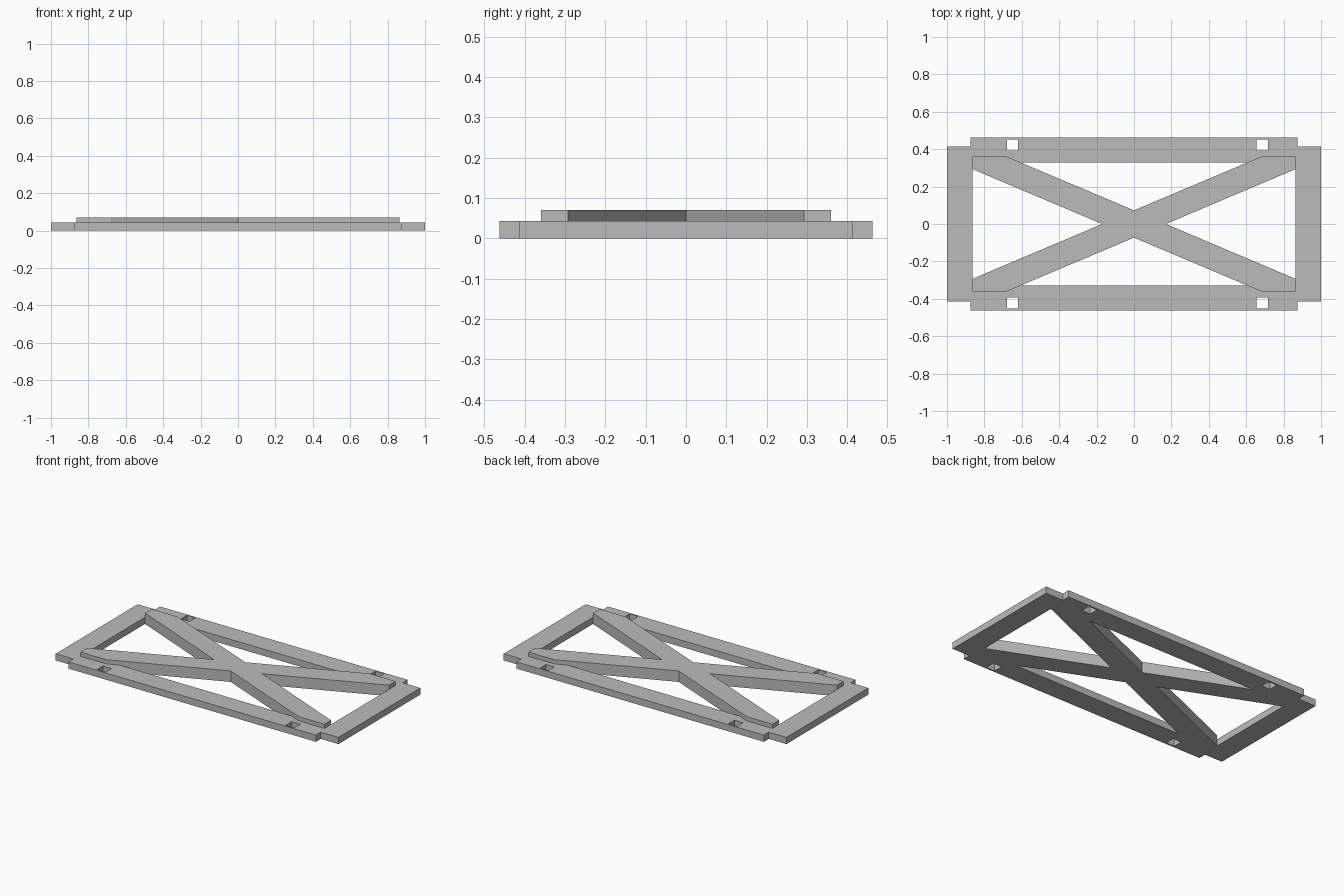
import bpy

if "Cube" in bpy.data.objects:
    bpy.data.objects.remove(bpy.data.objects["Cube"])

FRAME_TOP, BRACE_TOP = 0.043, 0.07

grey = bpy.data.materials.new("plain grey")
grey.diffuse_color = (0.50, 0.50, 0.50, 1)
grey.use_nodes = True
grey.node_tree.nodes["Principled BSDF"].inputs["Base Color"].default_value = grey.diffuse_color


def plate(name, loops, z0, z1):
    """Solid plate from an outline plus hole outlines."""
    curve = bpy.data.curves.new(name, 'CURVE')
    curve.dimensions, curve.fill_mode = '2D', 'BOTH'
    curve.extrude = (z1 - z0) / 2
    for loop in loops:
        spline = curve.splines.new('POLY')
        spline.points.add(len(loop) - 1)
        for p, (x, y) in zip(spline.points, loop):
            p.co = (x, y, 0, 1)
        spline.use_cyclic_u = True
    curve.materials.append(grey)
    ob = bpy.data.objects.new(name, curve)
    bpy.context.collection.objects.link(ob)
    ob.location.z = (z0 + z1) / 2
    bpy.ops.object.select_all(action='DESELECT')
    ob.select_set(True)
    bpy.context.view_layer.objects.active = ob
    bpy.ops.object.convert(target='MESH')
    bpy.ops.object.shade_flat()


def four_way(quarter):
    """Mirror a first-quadrant path (right to top) into a full outline."""
    q2 = [(-x, y) for x, y in reversed(quarter)]
    half = quarter + [p for p in q2 if p not in quarter]
    low = [(x, -y) for x, y in reversed(half)]
    return half + [p for p in low if p not in half]


def rect(x0, x1, y0, y1):
    return [(x0, y0), (x1, y0), (x1, y1), (x0, y1)]


# Notched frame outline, triangular openings between the brace arms, peg slots
outline = four_way([(1.0, 0.414), (0.875, 0.414), (0.875, 0.463)])
openings = []
for s in (-1, 1):
    openings.append([(s * 0.863, 0.293), (s * 0.17, 0), (s * 0.863, -0.293)])
    openings.append([(-0.607, s * 0.329), (0.607, s * 0.329), (0, s * 0.073)])
    y0, y1 = sorted((s * 0.393, s * 0.453))
    openings.append(rect(-0.679, -0.619, y0, y1))
    openings.append(rect(0.655, 0.716, y0, y1))
plate("base_frame", [outline] + openings, 0, FRAME_TOP)

# Raised cross brace continuing the diagonal arms above the frame
brace = four_way([(0.17, 0), (0.863, 0.293), (0.863, 0.36), (0.68, 0.36), (0, 0.073)])
plate("cross_brace", [brace], FRAME_TOP, BRACE_TOP)
